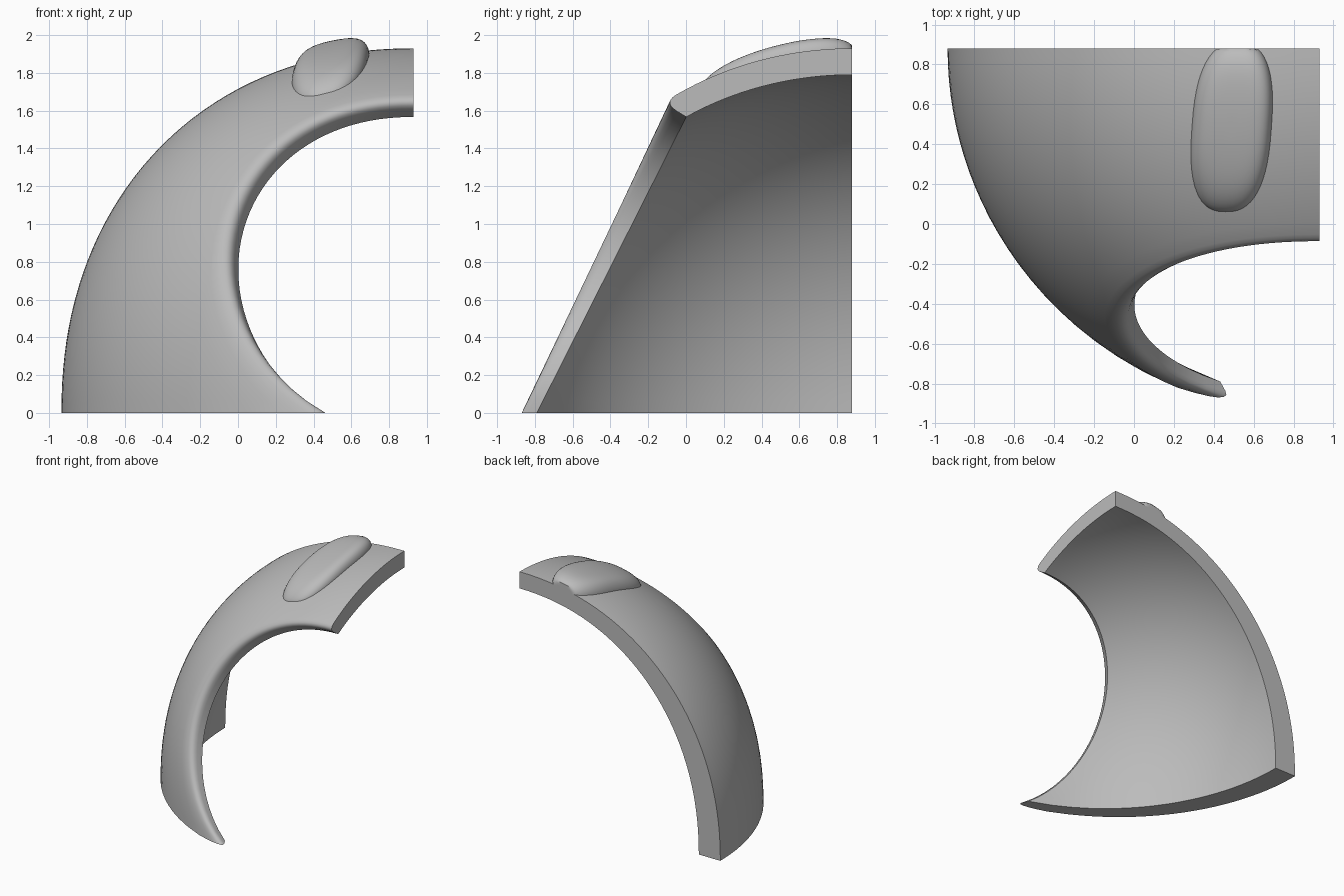
import bpy, bmesh, math
from mathutils import Vector

MID_X, BACK_Y = 0.93, 0.88          # cut planes of the quarter shell
OUTER = (1.865, 1.84, 1.93)         # half axes of the two dome surfaces
INNER = (1.665, 1.75, 1.79)
P = 2.15                            # fullness of the dome seen from the front
SWELL = 0.05                        # extra depth of the dome toward the crown
STEPS, ROWS = 40, 22

cube = bpy.data.objects.get("Cube")
if cube:
    bpy.data.objects.remove(cube, do_unlink=True)

grey = bpy.data.materials.new("plain grey")
grey.use_nodes = True
colour = (0.5, 0.5, 0.5, 1)
grey.diffuse_color = colour
grey.node_tree.nodes["Principled BSDF"].inputs["Base Color"].default_value = colour


def x_term(axes, y, z):
    """What the dome leaves for its x term at a depth and height."""
    depth = axes[1] * (1 + SWELL * (z / axes[2]) ** 2)
    around = max(0, 1 - ((BACK_Y - y) / depth) ** 2) ** (P / 2)
    return around - (z / axes[2]) ** P


def highest(axes, inside):
    """Largest height that still passes the test."""
    low, high = 0, axes[2]
    for _ in range(40):
        z = (low + high) / 2
        if inside(z):
            low = z
        else:
            high = z
    return low


def dome_point(axes, y0, slope, s):
    """Point at share s along the curve where a leaning plane cuts the dome."""
    top = highest(axes, lambda z: x_term(axes, y0 + slope * z, z) > 0)
    z = top * math.sin(s * math.pi / 2)
    y = y0 + slope * z
    rest = max(0, x_term(axes, y, z))
    x = MID_X if s == 1 else MID_X - axes[0] * rest ** (1 / P)
    return Vector((x, y, z))


def dome_height(x, y):
    side = (abs(MID_X - x) / OUTER[0]) ** P
    return highest(OUTER, lambda z: x_term(OUTER, y, z) > side)


def row(axes, y0, slope, k, s):
    return dome_point(axes, y0 + (BACK_Y - y0) * k, slope * (1 - k), s)


def section(s):
    """Closed loop: outer skin, rounded rim, inner skin."""
    start = 0.05
    outer = [row(OUTER, -0.91, 0.48, 1 - (1 - start) * i / ROWS, s) for i in range(ROWS + 1)]
    inner = [row(INNER, -0.79, 0.505, i / ROWS, s) for i in range(ROWS + 1)]
    corner = row(OUTER, -0.91, 0.48, 0, s)
    end = corner.lerp(inner[0], 0.6)
    rim = [outer[-1].lerp(corner, t).lerp(corner.lerp(end, t), t)
           for t in (i / 6 for i in range(1, 7))]
    return outer + rim + inner


def finish(name, bm):
    bmesh.ops.remove_doubles(bm, verts=bm.verts, dist=0.0003)
    bmesh.ops.recalc_face_normals(bm, faces=bm.faces)
    mesh = bpy.data.meshes.new(name)
    bm.to_mesh(mesh)
    bm.free()
    mesh.materials.append(grey)
    obj = bpy.data.objects.new(name, mesh)
    bpy.context.collection.objects.link(obj)
    bpy.ops.object.select_all(action="DESELECT")
    obj.select_set(True)
    bpy.context.view_layer.objects.active = obj
    bpy.ops.object.shade_smooth_by_angle(angle=math.radians(40))


def bridge(bm, a, b):
    for i in range(len(a)):
        j = (i + 1) % len(a)
        bm.faces.new((a[i], a[j], b[j], b[i]))


# Curved shell with a round front opening
bm = bmesh.new()
loops = [[bm.verts.new(p) for p in section(i / STEPS)] for i in range(STEPS + 1)]
for a, b in zip(loops, loops[1:]):
    bridge(bm, a, b)
bm.faces.new(loops[0])
bm.faces.new(loops[-1])
finish("curved_shell", bm)

# Raised oval pad lying on the crown, cut flat at the back
bm = bmesh.new()
RINGS, SIDES = 14, 56


def pad_point(r, angle):
    c, s = math.cos(angle), math.sin(angle)
    e = 2 / 2.6
    v = r * math.copysign(abs(s) ** e, s)
    x = 0.49 + 0.2 * r * math.copysign(abs(c) ** e, c) + 0.03 * v
    y = min(BACK_Y, 0.485 + 0.425 * v)
    lift = (0.08 + 0.012 * v) * (1 - r ** 6) ** 0.55
    return Vector((x, y, dome_height(x, y) + lift - 0.006 * r ** 8))


rings = []
for i in range(1, RINGS + 1):
    r = math.sin(i / RINGS * math.pi / 2)
    rings.append([bm.verts.new(pad_point(r, k * math.tau / SIDES)) for k in range(SIDES)])
for a, b in zip(rings, rings[1:]):
    bridge(bm, a, b)
bm.faces.new(rings[0])
finish("crown_pad", bm)
